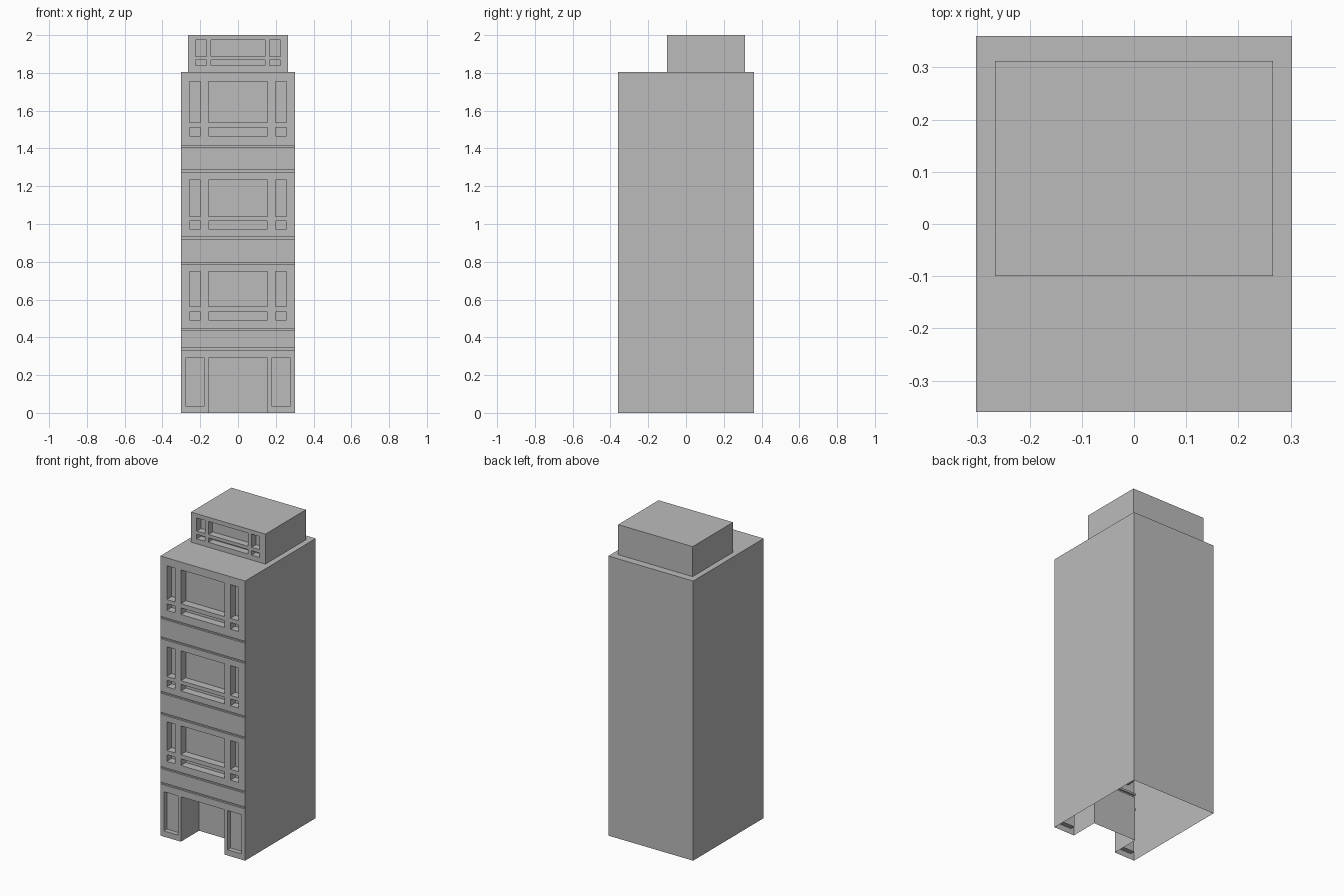
import bpy
import bmesh

cube = bpy.data.objects.get("Cube")
if cube:
    bpy.data.objects.remove(cube, do_unlink=True)

GREY = (0.5, 0.5, 0.5, 1.0)
concrete = bpy.data.materials.new("concrete_grey")
concrete.use_nodes = True
concrete.diffuse_color = GREY
concrete.node_tree.nodes["Principled BSDF"].inputs["Base Color"].default_value = GREY


def build_block(name, half_width, front, back, bottom, top, recesses):
    """Hollow block, open below, whose front is pushed in at each recess (x0, x1, z0, z1, depth)."""
    bm = bmesh.new()

    def quad(*points):
        bm.faces.new([bm.verts.new(p) for p in points])

    xs = sorted({-half_width, half_width} | {x for r in recesses for x in r[:2]})
    zs = sorted({bottom, top} | {z for r in recesses for z in r[2:4]})

    def y_at(i, k):
        x, z = (xs[i] + xs[i + 1]) / 2, (zs[k] + zs[k + 1]) / 2
        return front + sum(d for x0, x1, z0, z1, d in recesses if x0 < x < x1 and z0 < z < z1)

    # Front panels and the reveals joining panels of different depth
    for i in range(len(xs) - 1):
        for k in range(len(zs) - 1):
            x0, x1, z0, z1 = xs[i], xs[i + 1], zs[k], zs[k + 1]
            y = y_at(i, k)
            quad((x0, y, z0), (x1, y, z0), (x1, y, z1), (x0, y, z1))
            if i + 2 < len(xs) and y_at(i + 1, k) != y:
                b = y_at(i + 1, k)
                quad((x1, y, z0), (x1, b, z0), (x1, b, z1), (x1, y, z1))
            if k + 2 < len(zs) and y_at(i, k + 1) != y:
                b = y_at(i, k + 1)
                quad((x0, y, z1), (x1, y, z1), (x1, b, z1), (x0, b, z1))

    # Side walls, back wall and roof
    w = half_width
    quad((w, front, bottom), (w, back, bottom), (w, back, top), (w, front, top))
    quad((-w, back, bottom), (-w, front, bottom), (-w, front, top), (-w, back, top))
    quad((w, back, bottom), (-w, back, bottom), (-w, back, top), (w, back, top))
    quad((-w, front, top), (w, front, top), (w, back, top), (-w, back, top))

    bmesh.ops.remove_doubles(bm, verts=bm.verts[:], dist=0.0001)
    bmesh.ops.dissolve_limit(bm, angle_limit=0.01, verts=bm.verts[:], edges=bm.edges[:])
    mesh = bpy.data.meshes.new(name)
    bm.to_mesh(mesh)
    bm.free()
    mesh.materials.append(concrete)
    obj = bpy.data.objects.new(name, mesh)
    bpy.context.collection.objects.link(obj)
    return obj


def window_bay(rows, centre, side_in, side_out, depth):
    """Wide middle window with a narrow one on each side, for each (z0, z1) row."""
    spans = [(-centre, centre), (side_in, side_out), (-side_out, -side_in)]
    return [(x0, x1, z0, z1, depth) for z0, z1 in rows for x0, x1 in spans]


HALF = 0.303

# Ground floor: open doorway and two pillar panels
recesses = [(-0.156, 0.156, 0.0, 0.29, 0.185)]
recesses += [(x, x + 0.1, 0.037, 0.29, 0.03) for x in (-0.278, 0.178)]

# Three upper floors of windows with low panes beneath
for low, sill, head in ((0.492, 0.562, 0.748), (0.973, 1.04, 1.232), (1.467, 1.537, 1.755)):
    recesses += window_bay([(low, low + 0.043), (sill, head)], 0.156, 0.198, 0.257, 0.05)

# Thin grooves bounding the bands between floors
for z in (0.34, 0.441, 0.791, 0.927, 1.279, 1.41):
    recesses.append((-HALF, HALF, z - 0.006, z + 0.006, 0.012))

build_block("tower_body", HALF, -0.36, 0.36, 0.0, 1.806, recesses)

# Rooftop storey
build_block("rooftop_storey", 0.266, -0.1, 0.312, 1.806, 2.0,
            window_bay([(1.838, 1.867), (1.888, 1.973)], 0.142, 0.167, 0.225, 0.045))
